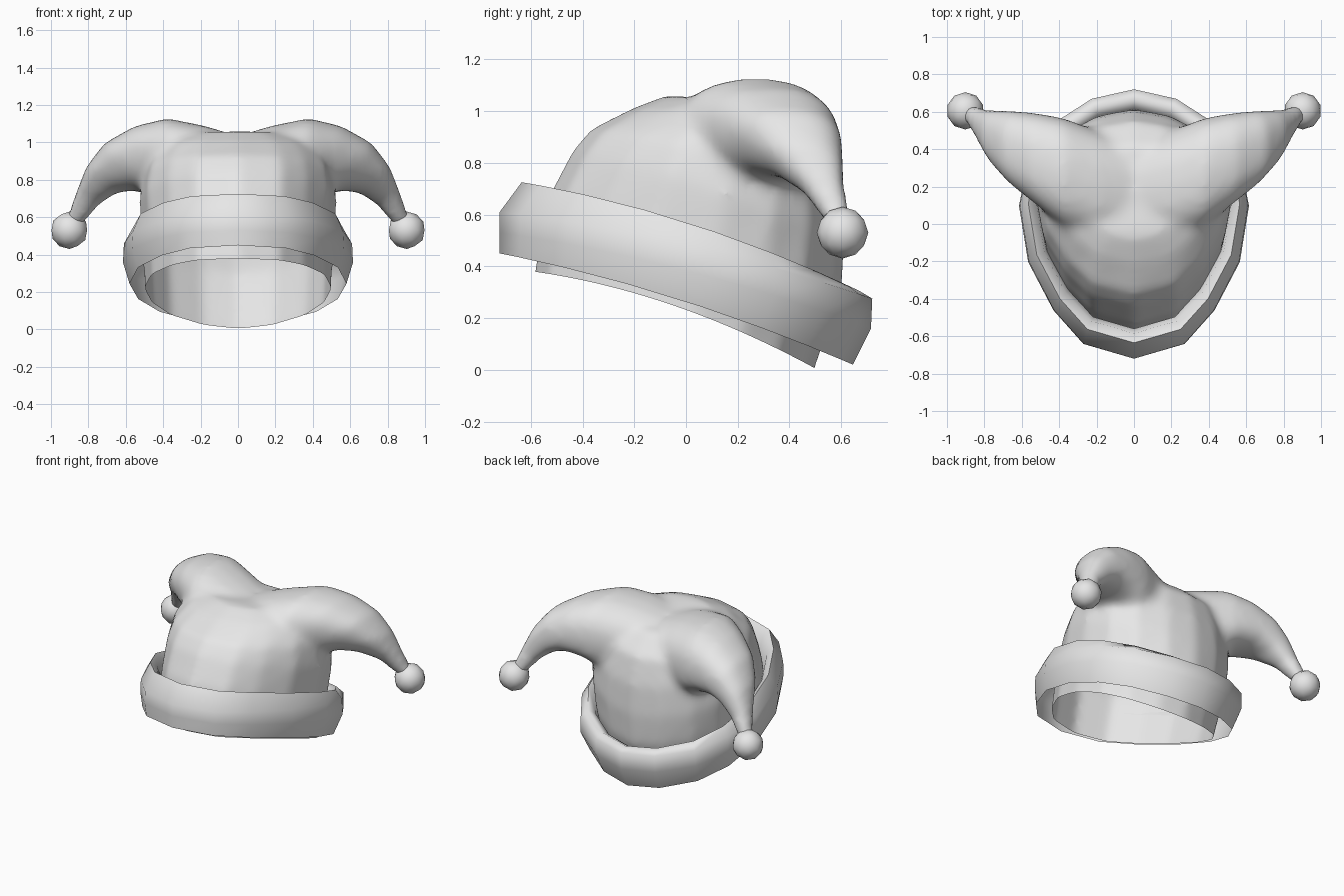
import bpy, bmesh, math
from mathutils import Vector

cube = bpy.data.objects.get("Cube")
if cube:
    bpy.data.objects.remove(cube, do_unlink=True)

felt = bpy.data.materials.new("grey felt")
felt.use_nodes = True
GREY = (0.8, 0.8, 0.8, 1)
felt.diffuse_color = GREY
felt.node_tree.nodes["Principled BSDF"].inputs["Base Color"].default_value = GREY

# Half outline of the head opening: (width fraction, front-to-back fraction)
HALF = [(0, 0), (.44, .055), (.70, .18), (.92, .36), (1, .57),
        (.92, .74), (.72, .87), (.37, .965), (0, 1)]
OUTLINE = HALF + [(-x, t) for x, t in HALF[-2:0:-1]]


def tilted_ring(y_front, y_back, half_width, z_front, z_back, bulge=0.0):
    """Head-shaped loop that slopes down from front to back."""
    return [Vector((x * half_width,
                    y_front + (y_back - y_front) * t,
                    z_front + (z_back - z_front) * t + bulge * 4 * t * (1 - t)))
            for x, t in OUTLINE]


def full(value):
    """Push a sine towards its extremes for a fuller section."""
    return math.copysign(abs(value) ** .82, value)


def horn_ring(x, y, z, lean, thick, depth, sides=20):
    """Rounded horn section, lean is the downward angle of the horn."""
    a = math.radians(lean)
    up = Vector((math.sin(a), 0, math.cos(a)))
    back = Vector((0, 1, 0))
    return [Vector((x, y, z)) + up * thick * full(math.cos(k))
            + back * depth * full(math.sin(k))
            for k in (2 * math.pi * i / sides for i in range(sides))]


def loft(bm, rings, capped=True):
    """Skin the rings, with optional end caps."""
    loops = [[bm.verts.new(p) for p in r] for r in rings]
    n = len(loops[0])
    if capped:
        bm.faces.new(loops[0])
        bm.faces.new(loops[-1])
    for a, b in zip(loops, loops[1:]):
        for i in range(n):
            j = (i + 1) % n
            bm.faces.new((a[i], a[j], b[j], b[i]))


def finish(bm, name):
    bmesh.ops.recalc_face_normals(bm, faces=bm.faces)
    mesh = bpy.data.meshes.new(name)
    bm.to_mesh(mesh)
    bm.free()
    obj = bpy.data.objects.new(name, mesh)
    bpy.context.collection.objects.link(obj)
    mesh.materials.append(felt)
    return obj


def smooth(obj, angle):
    bpy.ops.object.select_all(action='DESELECT')
    obj.select_set(True)
    bpy.context.view_layer.objects.active = obj
    bpy.ops.object.shade_smooth_by_angle(angle=math.radians(angle))


# Cap: crown and two drooping horns, blended into one soft skin
bm = bmesh.new()
loft(bm, [tilted_ring(*r) for r in (
    (-.60, .48, .50, .28, -.10),
    (-.59, .50, .50, .38, .005),
    (-.53, .605, .515, .68, .30, .03),
    (-.44, .615, .53, .85, .50, .03),
    (-.37, .60, .51, .93, .70, .03),
    (-.21, .55, .44, 1.01, .88, .03),
    (-.08, .42, .30, 1.06, 1.0, .01))])
horn = [(-.05, .16, .82, 0, .20, .25),
        (.20, .20, .85, -6, .24, .30),
        (.37, .27, .89, 2, .24, .295),
        (.50, .34, .90, 16, .195, .25),
        (.635, .405, .87, 32, .15, .20),
        (.73, .465, .80, 50, .108, .145),
        (.805, .53, .70, 62, .07, .085),
        (.89, .60, .55, 64, .042, .045)]
for side in (1, -1):
    rings = [horn_ring(*s) for s in horn]
    loft(bm, [[Vector((side * p.x, p.y, p.z)) for p in r] for r in rings])
cap = finish(bm, "cap")
remesh = cap.modifiers.new("blend", 'REMESH')
remesh.mode = 'VOXEL'
remesh.voxel_size = 0.022
soften = cap.modifiers.new("soften", 'SMOOTH')
soften.factor = 0.5
soften.iterations = 16
skin = bpy.data.meshes.new_from_object(
    cap.evaluated_get(bpy.context.evaluated_depsgraph_get()))
cap.modifiers.clear()
cap.data = skin

# Open the underside along a slope, then arch the hem slightly at the sides
front, back = Vector((0, -.59, .38)), Vector((0, .50, .005))
normal = (back - front).cross(Vector((-1, 0, 0))).normalized()
if normal.z < 0:
    normal.negate()
bm = bmesh.new()
bm.from_mesh(skin)
bmesh.ops.bisect_plane(bm, geom=bm.verts[:] + bm.edges[:] + bm.faces[:],
                       plane_co=front, plane_no=normal, clear_inner=True)
for v in bm.verts:
    height = (v.co - front).dot(normal)
    t = min(max((v.co.y - front.y) / (back.y - front.y), 0), 1)
    v.co.z += .055 * 4 * t * (1 - t) * max(0, 1 - height / .3)
bm.to_mesh(skin)
bm.free()
if not skin.materials:
    skin.materials.append(felt)
smooth(cap, 60)

# Turned-up brim band: a thin wall folded over at the top, open underneath
bm = bmesh.new()
loft(bm, [tilted_ring(*r) for r in (
    (-.72, .645, .58, .45, .02, .04),
    (-.72, .715, .615, .53, .16, .04),
    (-.72, .72, .61, .61, .275, .04),
    (-.635, .67, .565, .725, .305, .05),
    (-.585, .615, .52, .69, .275, .04),
    (-.56, .60, .50, .58, .20, .04))], capped=False)
smooth(finish(bm, "brim_band"), 75)

# Pompoms on the horn tips
for side, label in ((1, "left"), (-1, "right")):
    bm = bmesh.new()
    bmesh.ops.create_icosphere(bm, subdivisions=2, radius=0.1)
    bmesh.ops.translate(bm, verts=bm.verts, vec=(side * .902, .605, .53))
    smooth(finish(bm, label + "_pompom"), 50)
